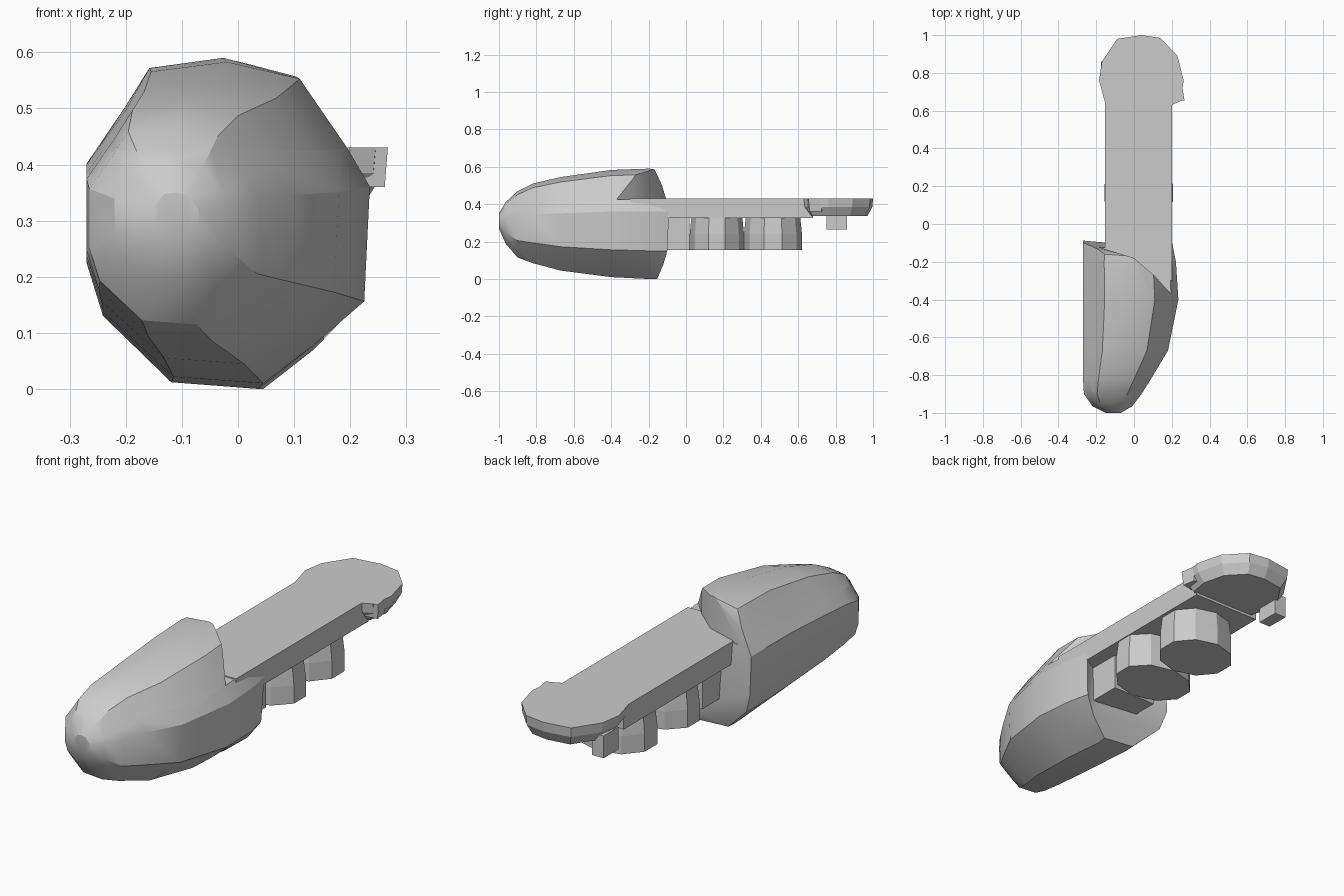
import bpy, bmesh, math

cube = bpy.data.objects.get("Cube")
if cube:
    bpy.data.objects.remove(cube)

grey = bpy.data.materials.new("plain grey")
grey.use_nodes = True
grey.diffuse_color = (0.6, 0.6, 0.6, 1)
grey.node_tree.nodes["Principled BSDF"].inputs["Base Color"].default_value = (0.6, 0.6, 0.6, 1)


def loft(name, rings, cuts=(), smooth_angle=0):
    """Skin equal-length point rings, cap the ends, then slice off the side each cut faces."""
    bm = bmesh.new()
    loops = [[bm.verts.new(p) for p in ring] for ring in rings]
    n = len(loops[0])
    for a, b in zip(loops, loops[1:]):
        for i in range(n):
            j = (i + 1) % n
            bm.faces.new((a[i], a[j], b[j], b[i]))
    bm.faces.new(loops[0])
    bm.faces.new(loops[-1])
    bmesh.ops.triangulate(bm, faces=[f for f in bm.faces if len(f.verts) > 4])
    for point, normal in cuts:
        bmesh.ops.bisect_plane(bm, geom=bm.verts[:] + bm.edges[:] + bm.faces[:],
                               plane_co=point, plane_no=normal, clear_outer=True)
        bmesh.ops.holes_fill(bm, edges=[e for e in bm.edges if e.is_boundary], sides=0)
    bmesh.ops.recalc_face_normals(bm, faces=bm.faces[:])
    if smooth_angle:
        for f in bm.faces:
            f.smooth = True
        for e in bm.edges:
            e.smooth = e.calc_face_angle(math.pi) < math.radians(smooth_angle)
    mesh = bpy.data.meshes.new(name)
    bm.to_mesh(mesh)
    bm.free()
    mesh.materials.append(grey)
    obj = bpy.data.objects.new(name, mesh)
    bpy.context.collection.objects.link(obj)


def prism(name, outline, *levels):
    """Stack scaled copies of a flat outline; each level is (z, scale)."""
    cx = sum(p[0] for p in outline) / len(outline)
    cy = sum(p[1] for p in outline) / len(outline)
    loft(name, [[(cx + (x - cx) * s, cy + (y - cy) * s, z) for x, y in outline]
                for z, s in levels])


def box(name, x0, x1, y0, y1, z0, z1):
    prism(name, [(x0, y0), (x1, y0), (x1, y1), (x0, y1)], (z0, 1), (z1, 1))


# Bulbous body: one faceted section, refitted to each station along y
section = [(-.155, .57), (-.02, .588), (.11, .557), (.195, .43), (.235, .36), (.225, .15),
           (.135, .07), (.045, 0), (-.115, .012), (-.24, .13), (-.27, .225), (-.27, .4),
           (-.2, .5)]
# y, left x, right x, bottom z, top z
stations = [(-1, -.15, -.07, .27, .35), (-.965, -.22, -.01, .19, .41),
            (-.9, -.265, .04, .115, .47), (-.82, -.27, .09, .085, .51),
            (-.67, -.27, .18, .045, .545), (-.4, -.27, .235, .01, .583),
            (-.2, -.27, .222, 0, .59)]
rings = [[(l + (x + .27) / .505 * (r - l), y, b + z / .588 * (t - b)) for x, z in section]
         for y, l, r, b, t in stations]
# Domed rear edge
rings.append([(x if x < .15 else x - .035, -.085 - .075 * (abs(z - .28) / .29) ** 2, z)
              for x, z in section])

# The body's upper half stops at a bent wall so the neck can run in over the lower half
split = (0, 0, .425)
wall = [(-.145, -.135), (0, -.18), (.115, -.28), (.195, -.37)]
wall_cuts = [((x0, y0, 0), (y0 - y1, x1 - x0, 0))
             for (x0, y0), (x1, y1) in zip(wall, wall[1:])]
loft("body_lower", rings, [(split, (0, 0, 1))], 28)
loft("body_upper", rings, [(split, (0, 0, -1))] + wall_cuts, 28)

# Long flat neck
box("neck", -.153, .2, -.3, .68, .325, .43)

# Rounded head with chamfered underside
prism("head", [(-.15, .63), (-.185, .76), (-.17, .86), (-.09, .98), (.04, 1), (.14, .985),
               (.23, .89), (.263, .76), (.245, .65), (.2, .63)],
      (.43, 1), (.385, .98), (.337, .84))

# Small corner spur and hanging peg on the head
prism("head_spur", [(.2, .645), (.267, .655), (.255, .73), (.2, .74)], (.43, 1), (.36, .85))
box("head_peg", -.175, -.115, .75, .86, .265, .37)

# Faceted oval drums and the block under the neck
for name, cx, cy, rx, ry in (("front_drum", .025, .165, .19, .145),
                             ("rear_drum", .025, .465, .178, .155)):
    outline = [(cx + rx * math.cos(math.tau * (i + .5) / 10),
                cy + ry * math.sin(math.tau * (i + .5) / 10)) for i in range(10)]
    prism(name, outline, (.155, 1), (.24, 1), (.33, .94))
box("neck_block", -.1, .13, -.15, .02, .155, .33)
